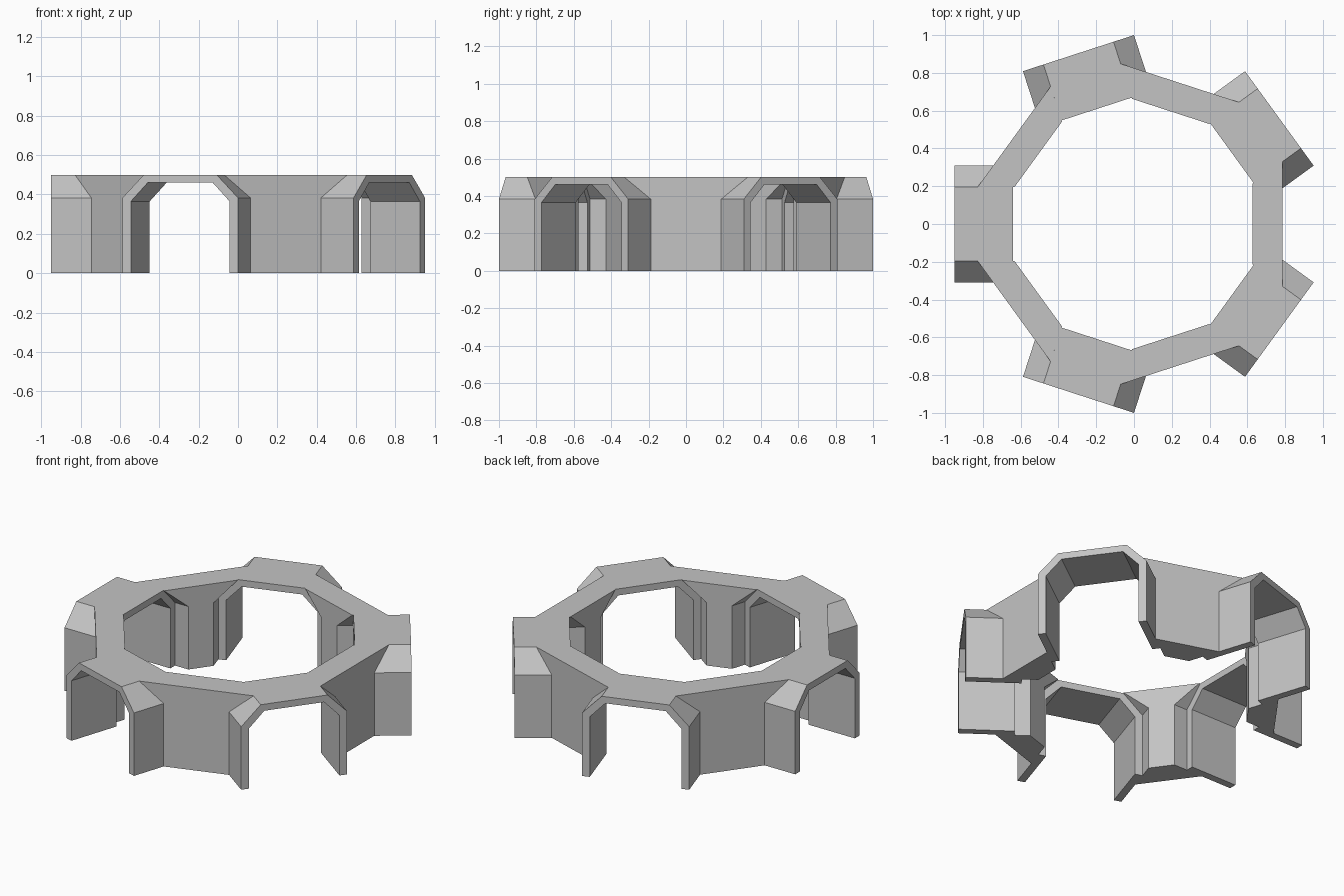
import bpy, bmesh
from math import cos, sin, radians
from mathutils import Matrix

if "Cube" in bpy.data.objects:
    bpy.data.objects.remove(bpy.data.objects["Cube"], do_unlink=True)

GREY = (0.55, 0.55, 0.55, 1)
mat = bpy.data.materials.new("plain grey")
mat.use_nodes = True
mat.diffuse_color = GREY
mat.node_tree.nodes["Principled BSDF"].inputs["Base Color"].default_value = GREY

HEIGHT, SHOULDER = 0.5, 0.383          # top and start of the chamfer
HALF, HALF_TOP = 0.309, 0.195          # passage half widths, wall and roof
ARM_IN, ARM_OUT = 0.64, 0.951          # passage ends, measured from the centre
WALL_IN, WALL_OUT = 0.627, 0.785       # pier faces, measured from the centre
C, S = cos(radians(36)), sin(radians(36))


def loft(name, first, last, angle):
    """Closed solid between two matching outlines, turned about z."""
    bm = bmesh.new()
    a = [bm.verts.new(p) for p in first]
    b = [bm.verts.new(p) for p in last]
    bm.faces.new(a)
    bm.faces.new(b[::-1])
    for i in range(len(a)):
        j = (i + 1) % len(a)
        bm.faces.new((a[i], b[i], b[j], a[j]))
    bmesh.ops.recalc_face_normals(bm, faces=bm.faces)
    bm.transform(Matrix.Rotation(radians(angle), 4, "Z"))
    mesh = bpy.data.meshes.new(name)
    bm.to_mesh(mesh)
    bm.free()
    mesh.materials.append(mat)
    bpy.context.collection.objects.link(bpy.data.objects.new(name, mesh))


def mirrored(half):
    """Complete a (y, z) outline by mirroring it across y = 0."""
    return half + [(-y, z) for y, z in reversed(half)]


# Arched passage cross-section: outer shell, then back along the inside
outer = mirrored([(HALF, 0), (HALF, SHOULDER), (HALF_TOP, HEIGHT)])
inner = mirrored([(0.264, 0), (0.264, 0.365), (0.174, 0.46)])
arch = outer + inner[::-1]


def pier_outline(x):
    """Pier section at distance x, fitted between neighbouring passages."""
    def edge(half):
        return (x - half * S) / C * S - half * C
    low, high = edge(HALF), edge(HALF_TOP)
    return [(x, y, z) for y, z in
            mirrored([(low, 0), (low, SHOULDER), (high, HEIGHT)])]


for i in range(5):
    # Passage
    loft(f"arched_passage_{i + 1}",
         [(ARM_IN, y, z) for y, z in arch],
         [(ARM_OUT, y, z) for y, z in arch], 36 + 72 * i)
    # Solid pier between two passages
    loft(f"pier_{i + 1}", pier_outline(WALL_IN), pier_outline(WALL_OUT), 72 * i)
